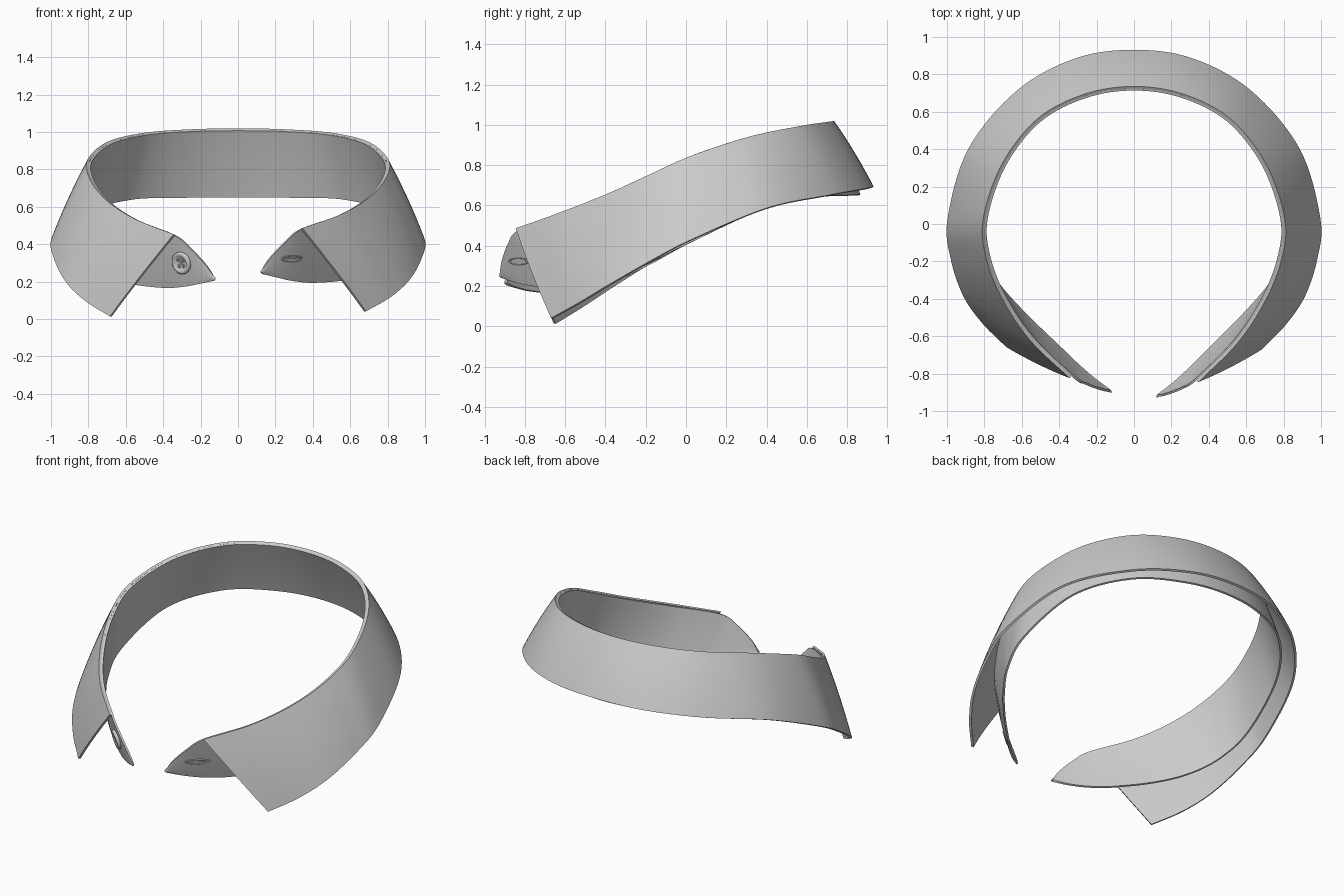
import bpy, bmesh, math
from mathutils import Vector, Matrix

if "Cube" in bpy.data.objects:
    bpy.data.objects.remove(bpy.data.objects["Cube"])


def full_curve(half, steps=8):
    """Mirror right-half points (back to front) and spline through them."""
    right = [Vector(p) for p in half]
    left = []
    for p in right[1:]:
        w = max(0.0, -p.y)
        left.append(Vector((-p.x, p.y + 0.03 * w * w, p.z - 0.04 * w)))
    pts = left[::-1] + right
    ext = [2 * pts[0] - pts[1]] + pts + [2 * pts[-1] - pts[-2]]
    out = []
    for i in range(1, len(ext) - 2):
        a, b, c, d = ext[i - 1:i + 3]
        for k in range(steps):
            t = k / steps
            out.append(0.5 * (2 * b + (c - a) * t + (2 * a - 5 * b + 4 * c - d) * t * t
                              + (3 * b - a - 3 * c + d) * t ** 3))
    return out + [pts[-1]]


def finish(ob, angle=40):
    bpy.ops.object.select_all(action='DESELECT')
    ob.select_set(True)
    bpy.context.view_layer.objects.active = ob
    for m in list(ob.modifiers):
        bpy.ops.object.modifier_apply(modifier=m.name)
    bpy.ops.object.shade_smooth_by_angle(angle=math.radians(angle))


def mesh_object(name, bm):
    bmesh.ops.recalc_face_normals(bm, faces=bm.faces)
    me = bpy.data.meshes.new(name)
    bm.to_mesh(me)
    bm.free()
    ob = bpy.data.objects.new(name, me)
    bpy.context.collection.objects.link(ob)
    return ob


def cloth_band(name, top, bottom, bulge, thickness=0.014, rows=8):
    """Loft a cloth strip between two edge curves."""
    bm = bmesh.new()
    grid = []
    for a, b in zip(full_curve(top), full_curve(bottom)):
        col = []
        for j in range(rows + 1):
            t = j / rows
            p = a.lerp(b, t)
            out = Vector((p.x, p.y, 0)).normalized()
            col.append(bm.verts.new(p + out * bulge * 4 * t * (1 - t)))
        grid.append(col)
    for c0, c1 in zip(grid, grid[1:]):
        for j in range(rows):
            bm.faces.new((c0[j], c1[j], c1[j + 1], c0[j + 1]))
    bmesh.ops.remove_doubles(bm, verts=bm.verts, dist=0.0005)
    ob = mesh_object(name, bm)
    m = ob.modifiers.new("thickness", 'SOLIDIFY')
    m.thickness = thickness
    m.offset = 0
    finish(ob)
    return ob


# Folded outer leaf with pointed tips
fold = [(0, .73, 1.015), (.26, .69, 1.01), (.51, .56, .99), (.70, .32, .94), (.80, .03, .845),
        (.785, -.18, .75), (.70, -.40, .65), (.55, -.63, .56), (.34, -.84, .485)]
hem = [(0, .925, .69), (.31, .88, .68), (.62, .71, .65), (.88, .40, .585), (.99, .03, .43),
       (.975, -.18, .32), (.91, -.38, .205), (.81, -.53, .115), (.68, -.665, .04)]
cloth_band("collar_leaf", fold, hem, 0.008)

# Inner stand with rounded front ends
stand_top = [(x * .985, y * .985, z - .006) for x, y, z in fold]
stand_top += [(.25, -.88, .41), (.17, -.91, .325), (.12, -.92, .252)]
stand_low = [(0, .86, .652), (.29, .81, .65), (.57, .65, .64), (.78, .37, .575), (.86, .03, .42),
             (.82, -.17, .32), (.72, -.33, .25), (.58, -.49, .21), (.40, -.67, .195),
             (.29, -.78, .205), (.20, -.86, .225), (.125, -.915, .246)]
stand = cloth_band("collar_stand", stand_top, stand_low, 0.004, 0.012)


def on_stand(x, z):
    """Frame on the outer face of the stand, local z pointing outwards."""
    bpy.context.view_layer.update()
    ok, loc, nor, _ = stand.ray_cast(Vector((x, -2, z)), Vector((0, 1, 0)))
    if not ok:
        loc, nor = Vector((x, -.8, z)), Vector((0, -1, 0))
    if nor.y > 0:
        nor = -nor
    return Matrix.Translation(loc) @ nor.to_track_quat('Z', 'Y').to_matrix().to_4x4()


def ring(name, frame, radius, tube, scale=(1, 1, 1), offset=(0, 0, 0)):
    bpy.ops.mesh.primitive_torus_add(major_radius=radius, minor_radius=tube,
                                     major_segments=32, minor_segments=8)
    ob = bpy.context.object
    ob.name = name
    ob.matrix_world = frame @ Matrix.Translation(offset) @ Matrix.Diagonal((*scale, 1))
    finish(ob)


def bar(name, frame, size, angle=0, height=0.0):
    bpy.ops.mesh.primitive_cube_add(size=1)
    ob = bpy.context.object
    ob.name = name
    ob.matrix_world = (frame @ Matrix.Translation((0, 0, height))
                       @ Matrix.Rotation(angle, 4, 'Z') @ Matrix.Diagonal((*size, 1)))


# Button turned from a rim profile
frame = on_stand(-.30, .30)
bm = bmesh.new()
profile = [(0, .010), (.036, .010), (.043, .017), (.054, .017), (.060, .011), (.060, -.004)]
vs = [bm.verts.new((r, 0, h)) for r, h in profile]
es = [bm.edges.new(e) for e in zip(vs, vs[1:])]
bmesh.ops.spin(bm, geom=vs + es, cent=(0, 0, 0), axis=(0, 0, 1), angle=math.tau, steps=40)
bmesh.ops.remove_doubles(bm, verts=bm.verts, dist=0.0002)
button = mesh_object("button", bm)
button.matrix_world = frame
finish(button, 50)

# Thread holes and crossed thread
for i in range(4):
    a = math.pi / 4 + i * math.pi / 2
    ring("button_hole_rim", frame, .008, .0025, offset=(.02 * math.cos(a), .02 * math.sin(a), .010))
for s in (-1, 1):
    bar("button_thread", frame, (.042, .007, .006), s * math.pi / 4, .012)

# Stitched buttonhole on the other end
frame = on_stand(.29, .322)
ring("buttonhole_stitching", frame, .07, .008, (1, .24, .5))
bar("buttonhole_slit", frame, (.11, .006, .006))
